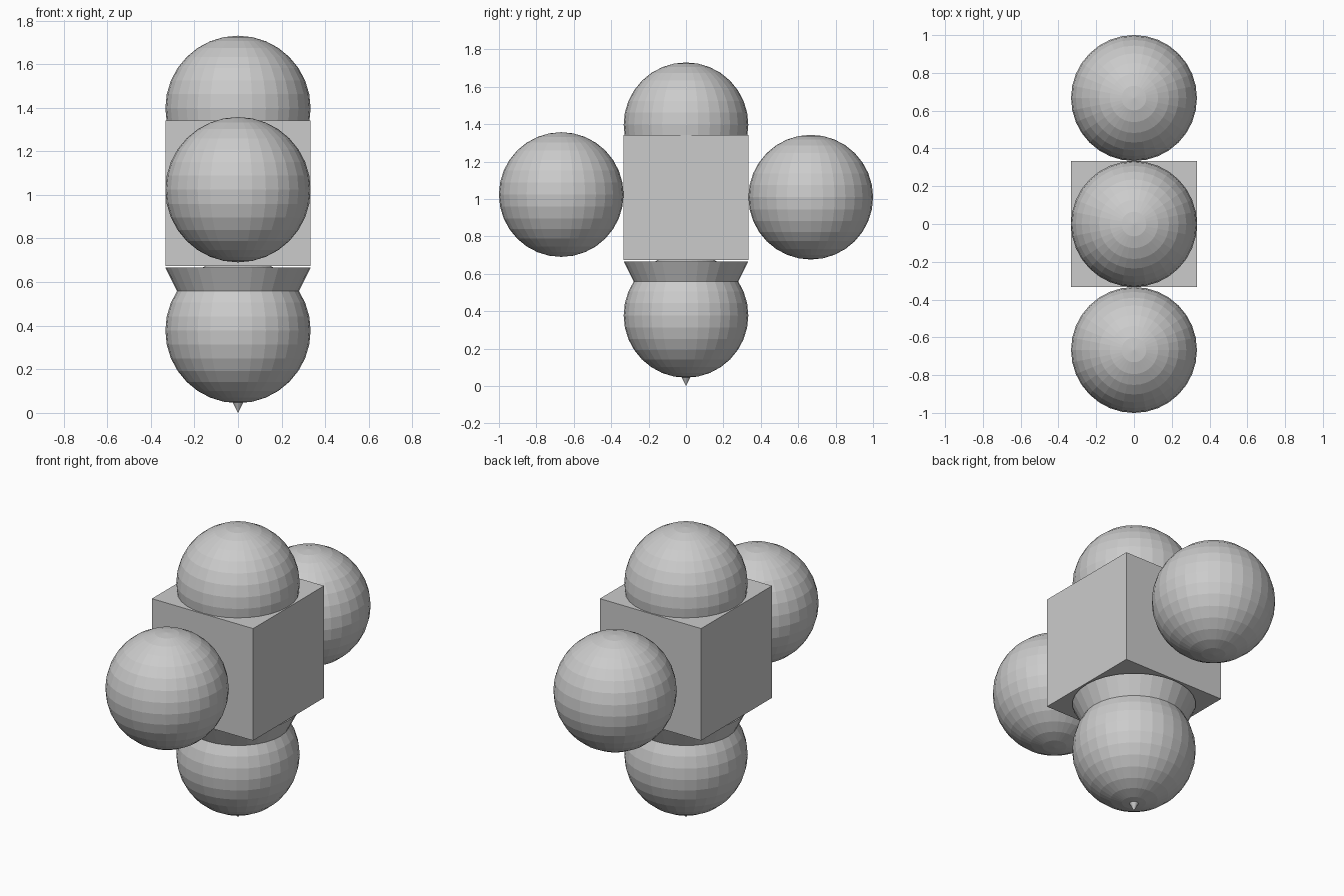
import bpy

if "Cube" in bpy.data.objects:
    bpy.data.objects.remove(bpy.data.objects["Cube"])

R = 1 / 3  # every part is a primitive of this radius


def ball(name, y, z):
    bpy.ops.mesh.primitive_uv_sphere_add(segments=32, ring_count=16, radius=R, location=(0, y, z))
    bpy.context.object.name = name


# Central block
bpy.ops.mesh.primitive_cube_add(size=2 * R, location=(0, 0, 1.008))
bpy.context.object.name = "body_block"

# Balls above, below, in front and behind
ball("top_ball", 0, 1.397)
ball("bottom_ball", 0, 0.378)
ball("front_ball", -0.667, 1.024)
ball("back_ball", 0.667, 1.010)

# Inverted cone through the bottom ball, its tip on the ground
bpy.ops.mesh.primitive_cone_add(vertices=32, radius1=0, radius2=R, depth=2 * R, location=(0, 0, R))
bpy.context.object.name = "base_cone"
